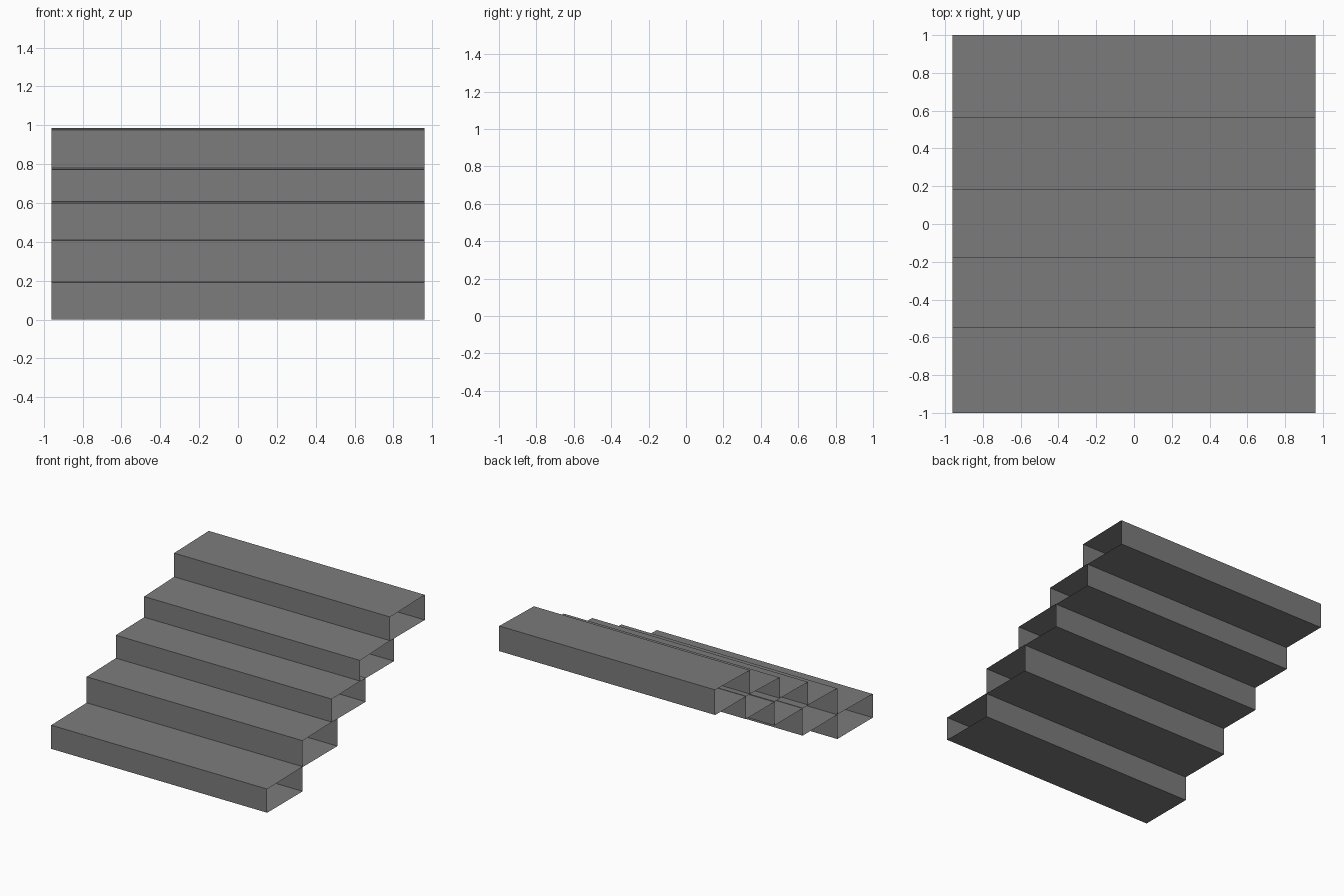
import bpy
import bmesh

if "Cube" in bpy.data.objects:
    bpy.data.objects.remove(bpy.data.objects["Cube"])

HALF_W = 0.96

grey = bpy.data.materials.new("dark grey")
grey.diffuse_color = (0.2, 0.2, 0.2, 1.0)
grey.use_nodes = True
grey.node_tree.nodes["Principled BSDF"].inputs["Base Color"].default_value = grey.diffuse_color


def step(name, y0, y1, bottom, front_top, back_top):
    """Thin four-sided sleeve, open at both x ends, tread rising slightly to the back."""
    profile = [(y0, bottom), (y1, bottom), (y1, back_top), (y0, front_top)]
    bm = bmesh.new()
    left = [bm.verts.new((-HALF_W, y, z)) for y, z in profile]
    right = [bm.verts.new((HALF_W, y, z)) for y, z in profile]
    for i in range(4):
        j = (i + 1) % 4
        bm.faces.new((left[i], left[j], right[j], right[i]))
    bm.normal_update()
    # make the bottom face point down so all faces point outwards
    bm.faces.ensure_lookup_table()
    if bm.faces[0].normal.z > 0:
        bmesh.ops.reverse_faces(bm, faces=bm.faces[:])
    mesh = bpy.data.meshes.new(name)
    bm.to_mesh(mesh)
    bm.free()
    mesh.materials.append(grey)
    bpy.context.collection.objects.link(bpy.data.objects.new(name, mesh))


# front y, back y, bottom z, tread front z, tread back z
steps = [
    (-1.00, -0.55, 0.000, 0.190, 0.198),
    (-0.55, -0.11, 0.195, 0.407, 0.417),
    (-0.18, 0.25, 0.414, 0.600, 0.608),
    (0.18, 0.61, 0.603, 0.773, 0.788),
    (0.56, 1.00, 0.785, 0.977, 0.987),
]
for n, dims in enumerate(steps, 1):
    step(f"stair_step_{n}", *dims)
